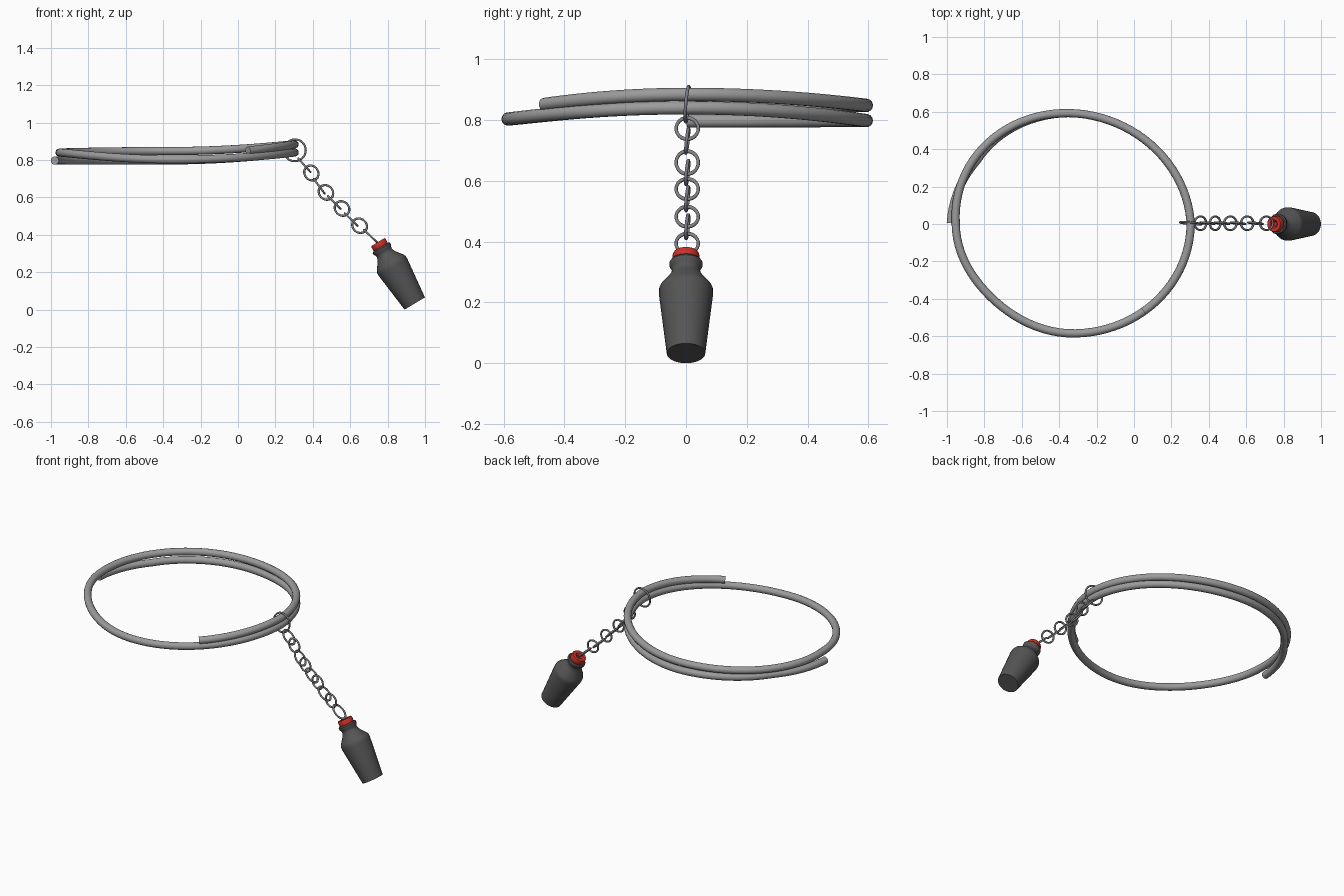
import bpy, bmesh, math
from mathutils import Matrix, Vector

if "Cube" in bpy.data.objects:
    bpy.data.objects.remove(bpy.data.objects["Cube"])


def paint(obj, name, rgb):
    mat = bpy.data.materials.get(name) or bpy.data.materials.new(name)
    mat.diffuse_color = (*rgb, 1)
    mat.use_nodes = True
    mat.node_tree.nodes["Principled BSDF"].inputs["Base Color"].default_value = mat.diffuse_color
    obj.data.materials.append(mat)


def smooth(obj, degrees):
    bpy.ops.object.select_all(action='DESELECT')
    obj.select_set(True)
    bpy.context.view_layer.objects.active = obj
    bpy.ops.object.shade_smooth_by_angle(angle=math.radians(degrees))


def lathe(name, profile, matrix, sides=32):
    # Revolve (radius, height) pairs about local z, closing both ends
    bm = bmesh.new()
    rings = []
    for r, h in profile:
        rings.append([bm.verts.new((r * math.cos(2 * math.pi * i / sides),
                                    r * math.sin(2 * math.pi * i / sides), h))
                      for i in range(sides)])
    for a, b in zip(rings, rings[1:]):
        for i in range(sides):
            j = (i + 1) % sides
            bm.faces.new((a[i], a[j], b[j], b[i]))
    bm.faces.new(rings[0][::-1])
    bm.faces.new(rings[-1])
    mesh = bpy.data.meshes.new(name)
    bm.to_mesh(mesh)
    bm.free()
    obj = bpy.data.objects.new(name, mesh)
    bpy.context.collection.objects.link(obj)
    obj.matrix_world = matrix
    smooth(obj, 30)
    return obj


def link(name, x, z, direction, flat, half_len, half_wid, wire=0.0055):
    # flat=True: link spreads along y; otherwise it lies near the xz plane
    bpy.ops.mesh.primitive_torus_add(major_radius=half_wid - wire, minor_radius=wire,
                                     major_segments=32, minor_segments=10)
    obj = bpy.context.object
    obj.name = name
    d = direction.normalized()
    side = Vector((0, 1, 0))
    if not flat:
        side = side.cross(d).normalized()
        d = (d + Vector((0, -0.12, 0))).normalized()
    m = Matrix((d, side, d.cross(side))).transposed().to_4x4()
    obj.matrix_world = (Matrix.Translation((x, 0.004, z)) @ m
                        @ Matrix.Diagonal((half_len / half_wid, 1, 1, 1)))
    smooth(obj, 60)
    paint(obj, "chain_grey", (0.22, 0.22, 0.23))


# Coiled wire band: almost two turns, with its height set at each quarter turn
heights = [0.797, 0.798, 0.84, 0.803, 0.84, 0.848, 0.884, 0.832]
curve = bpy.data.curves.new("coiled_band", 'CURVE')
curve.dimensions = '3D'
curve.bevel_depth = 0.022
curve.bevel_resolution = 5
curve.use_fill_caps = True
steps = 150
spline = curve.splines.new('POLY')
spline.points.add(steps)
for i in range(steps + 1):
    t = 593 * i / steps
    q = int(t // 90)
    f = (1 - math.cos(math.pi * (t / 90 - q))) / 2
    z = heights[q] + (heights[q + 1] - heights[q]) * f
    # the first end starts outside the coil and tucks inside it
    if t < 35:
        k = 1.042 - 0.07 * t / 35
    elif t < 90:
        k = 0.972 + 0.028 * (t - 35) / 55
    else:
        k = 1.0
    # the loop is a little flattened at the front left
    if 270 < t < 360:
        k -= 0.03 * math.sin(math.radians(2 * (t - 270))) ** 2
    a = math.radians(180 - t)
    shift = -0.035 * max(0, math.sin(a))
    spline.points[i].co = (-0.325 + shift + 0.628 * k * math.cos(a),
                           0.004 + 0.589 * k * math.sin(a), z, 1)
spline.use_smooth = True
band = bpy.data.objects.new("coiled_band", curve)
bpy.context.collection.objects.link(band)
paint(band, "band_grey", (0.33, 0.33, 0.33))

# Large ring around the band
link("band_ring", 0.304, 0.852, Vector((1, 0, -1)), False, 0.064, 0.064)

# Chain of alternating links
centres = [(0.355, 0.772), (0.392, 0.731), (0.434, 0.660), (0.470, 0.627),
           (0.515, 0.573), (0.556, 0.541), (0.605, 0.482), (0.650, 0.449),
           (0.708, 0.394)]
for i, (x, z) in enumerate(centres):
    x0, z0 = centres[max(i - 1, 0)]
    x1, z1 = centres[min(i + 1, len(centres) - 1)]
    link(f"chain_link_{i + 1}", x, z, Vector((x1 - x0, 0, z1 - z0)),
         i % 2 == 0, 0.054 if i % 2 == 0 else 0.048, 0.042)

# Hanging bottle, tilted towards the chain
pose = Matrix.Translation((0.945, 0, 0.033)) @ Matrix.Rotation(math.radians(-31), 4, 'Y')
bottle = lathe("bottle", [
    (0.0635, 0), (0.089, 0.225), (0.089, 0.243), (0.085, 0.253), (0.056, 0.292),
    (0.049, 0.305), (0.046, 0.315), (0.048, 0.325), (0.054, 0.335),
    (0.055, 0.345), (0.050, 0.352)], pose)
paint(bottle, "dark_grey", (0.09, 0.09, 0.09))

# Red stopper with a recess for the last link
stopper = lathe("stopper", [
    (0.038, 0.345), (0.043, 0.352), (0.044, 0.360), (0.044, 0.376), (0.041, 0.383),
    (0.022, 0.383), (0.015, 0.376), (0.012, 0.364)], pose)
paint(stopper, "red", (0.6, 0.03, 0.02))
